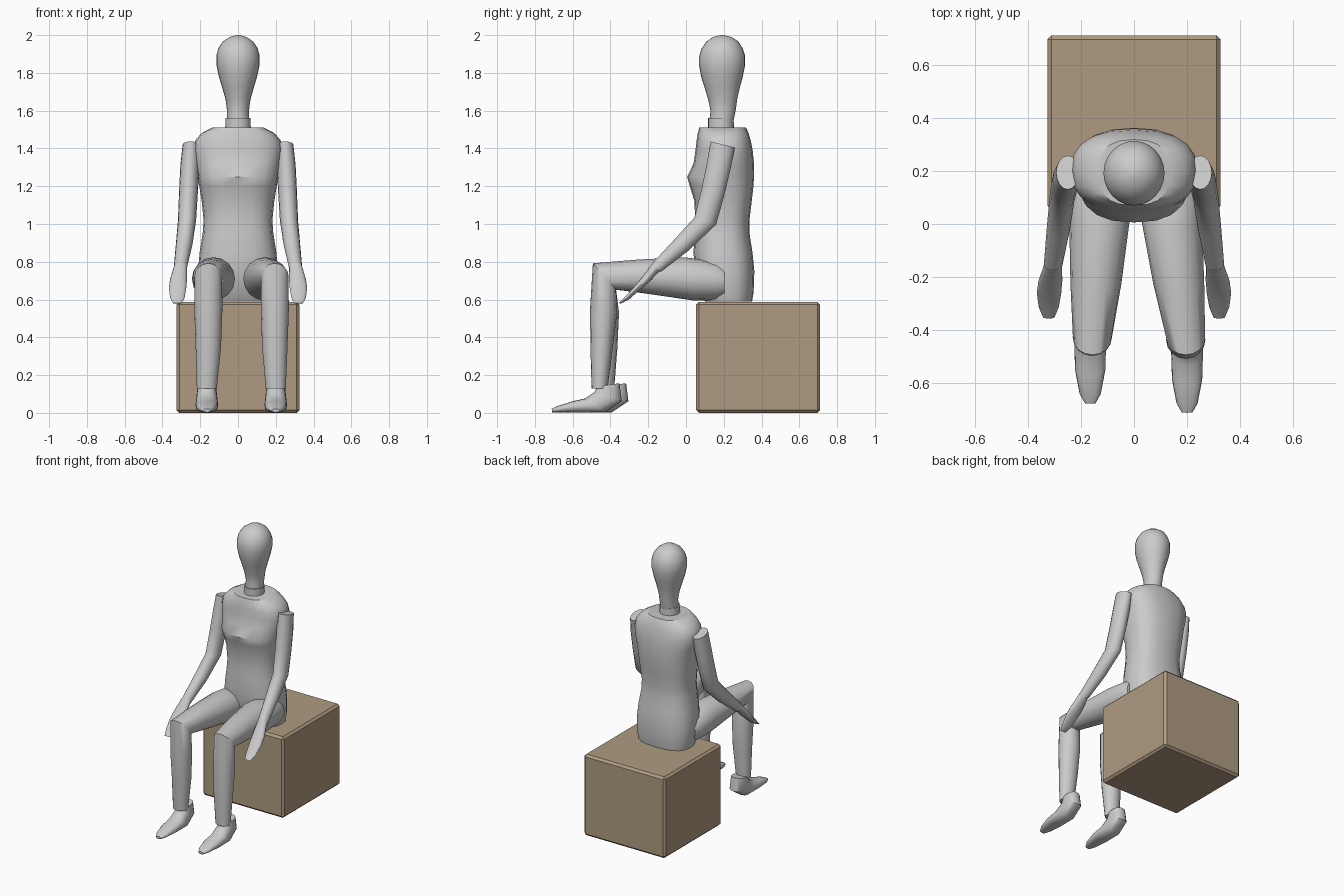
import bpy, bmesh, math


def finish(name, bm, angle=40, mat=None):
    bmesh.ops.recalc_face_normals(bm, faces=bm.faces)
    me = bpy.data.meshes.new(name)
    bm.to_mesh(me)
    bm.free()
    ob = bpy.data.objects.new(name, me)
    bpy.context.collection.objects.link(ob)
    if mat:
        me.materials.append(mat)
    bpy.ops.object.select_all(action='DESELECT')
    ob.select_set(True)
    bpy.context.view_layer.objects.active = ob
    if angle:
        bpy.ops.object.shade_smooth_by_angle(angle=math.radians(angle))
    return ob


def loft(name, sections, sides=16, power=2.0, angle=40):
    """Section = (x centre, x half width, front y, front z, back y, back z)."""
    def se(v):
        return math.copysign(abs(v) ** (2 / power), v)
    bm = bmesh.new()
    rings = []
    for xc, hx, y0, z0, y1, z1 in sections:
        ring = []
        for i in range(sides):
            a = 2 * math.pi * i / sides
            c, s = se(math.cos(a)), se(math.sin(a))
            ring.append(bm.verts.new((xc + hx * c,
                                      (y0 + y1) / 2 + s * (y1 - y0) / 2,
                                      (z0 + z1) / 2 + s * (z1 - z0) / 2)))
        rings.append(ring)
    for a, b in zip(rings, rings[1:]):
        for i in range(sides):
            j = (i + 1) % sides
            bm.faces.new((a[i], a[j], b[j], b[i]))
    bm.faces.new(rings[0])
    bm.faces.new(rings[-1])
    return finish(name, bm, angle)


def level(rows):
    """Horizontal sections from (z, half width, front y, back y)."""
    return [(0, hx, y0, z, y1, z) for z, hx, y0, y1 in rows]


# Box seat
tan = bpy.data.materials.new("tan")
tan.diffuse_color = (0.43, 0.33, 0.22, 1)
bm = bmesh.new()
bmesh.ops.create_cube(bm, size=1)
for v in bm.verts:
    v.co = (v.co.x * 0.652, 0.382 + v.co.y * 0.656, 0.294 + v.co.z * 0.588)
bmesh.ops.bevel(bm, geom=bm.edges[:], offset=0.015, segments=1, affect='EDGES')
finish("box_seat", bm, 0, tan)

# Torso
loft("torso", level([
    (0.59, 0.195, 0.10, 0.350), (0.64, 0.208, 0.07, 0.358),
    (0.75, 0.212, 0.045, 0.362), (0.85, 0.203, 0.04, 0.352),
    (0.95, 0.187, 0.045, 0.336), (1.02, 0.182, 0.048, 0.336),
    (1.12, 0.192, 0.045, 0.348), (1.20, 0.205, 0.02, 0.357),
    (1.25, 0.213, 0.006, 0.36), (1.32, 0.226, 0.04, 0.36),
    (1.39, 0.238, 0.05, 0.353), (1.44, 0.228, 0.056, 0.343),
    (1.48, 0.195, 0.062, 0.332), (1.51, 0.138, 0.07, 0.318)]),
    sides=20, power=2.5)

# Neck and head
loft("neck", level([(1.48, 0.068, 0.117, 0.255), (1.56, 0.067, 0.117, 0.252)]), 20)
loft("head", level([
    (1.53, 0.060, 0.122, 0.248), (1.60, 0.058, 0.130, 0.263),
    (1.66, 0.066, 0.117, 0.271), (1.72, 0.083, 0.099, 0.284),
    (1.78, 0.101, 0.080, 0.301), (1.84, 0.114, 0.069, 0.313),
    (1.89, 0.115, 0.070, 0.313), (1.93, 0.104, 0.083, 0.300),
    (1.965, 0.081, 0.107, 0.278), (1.99, 0.046, 0.143, 0.241),
    (2.0, 0.008, 0.182, 0.202)]), 24)

for side, s in (("left", -1), ("right", 1)):
    # Arm: shoulder, elbow, wrist
    loft(side + "_arm", [(s * x, *r) for x, *r in (
        (0.250, 0.043, 0.130, 1.437, 0.258, 1.405),
        (0.255, 0.050, 0.112, 1.33, 0.238, 1.30),
        (0.262, 0.050, 0.083, 1.19, 0.205, 1.16),
        (0.270, 0.048, 0.045, 1.035, 0.160, 0.998),
        (0.285, 0.044, -0.055, 0.925, 0.015, 0.860),
        (0.305, 0.035, -0.180, 0.790, -0.135, 0.745))])
    # Hand
    loft(side + "_hand", [(s * x, *r) for x, *r in (
        (0.305, 0.034, -0.175, 0.797, -0.135, 0.757),
        (0.315, 0.045, -0.230, 0.722, -0.197, 0.690),
        (0.320, 0.046, -0.270, 0.673, -0.248, 0.648),
        (0.321, 0.038, -0.320, 0.617, -0.305, 0.598),
        (0.321, 0.022, -0.356, 0.583, -0.346, 0.578))])

for side, hip, knee, foot, dy in (("left", -0.130, -0.157, -0.165, 0.035),
                                  ("right", 0.142, 0.195, 0.200, 0.0)):
    # Leg: hip, knee, ankle
    mid = (hip + knee) / 2
    loft(side + "_leg", [
        (hip, 0.090, 0.205, 0.775, 0.205, 0.612),
        (hip, 0.108, 0.160, 0.802, 0.160, 0.597),
        (hip, 0.114, -0.010, 0.824, 0.040, 0.595),
        (mid, 0.096, -0.250, 0.812, -0.200, 0.630),
        (knee, 0.073, -0.493, 0.792, -0.370, 0.652),
        (knee, 0.074, -0.508 + dy * 0.3, 0.55, -0.365 + dy * 0.3, 0.53),
        (knee, 0.067, -0.506 + dy * 0.7, 0.35, -0.388 + dy * 0.7, 0.34),
        (foot, 0.053, -0.500 + dy, 0.13, -0.415 + dy, 0.13)])
    # Foot
    loft(side + "_foot", [(foot, hx, y0 + dy, z0, y1 + dy, z1)
                          for hx, y0, z0, y1, z1 in (
        (0.048, -0.470, 0.140, -0.352, 0.157),
        (0.055, -0.485, 0.110, -0.340, 0.062),
        (0.060, -0.535, 0.076, -0.430, 0.002),
        (0.057, -0.600, 0.062, -0.570, 0.002),
        (0.040, -0.680, 0.036, -0.670, 0.003),
        (0.020, -0.711, 0.022, -0.709, 0.003))], power=2.4)
